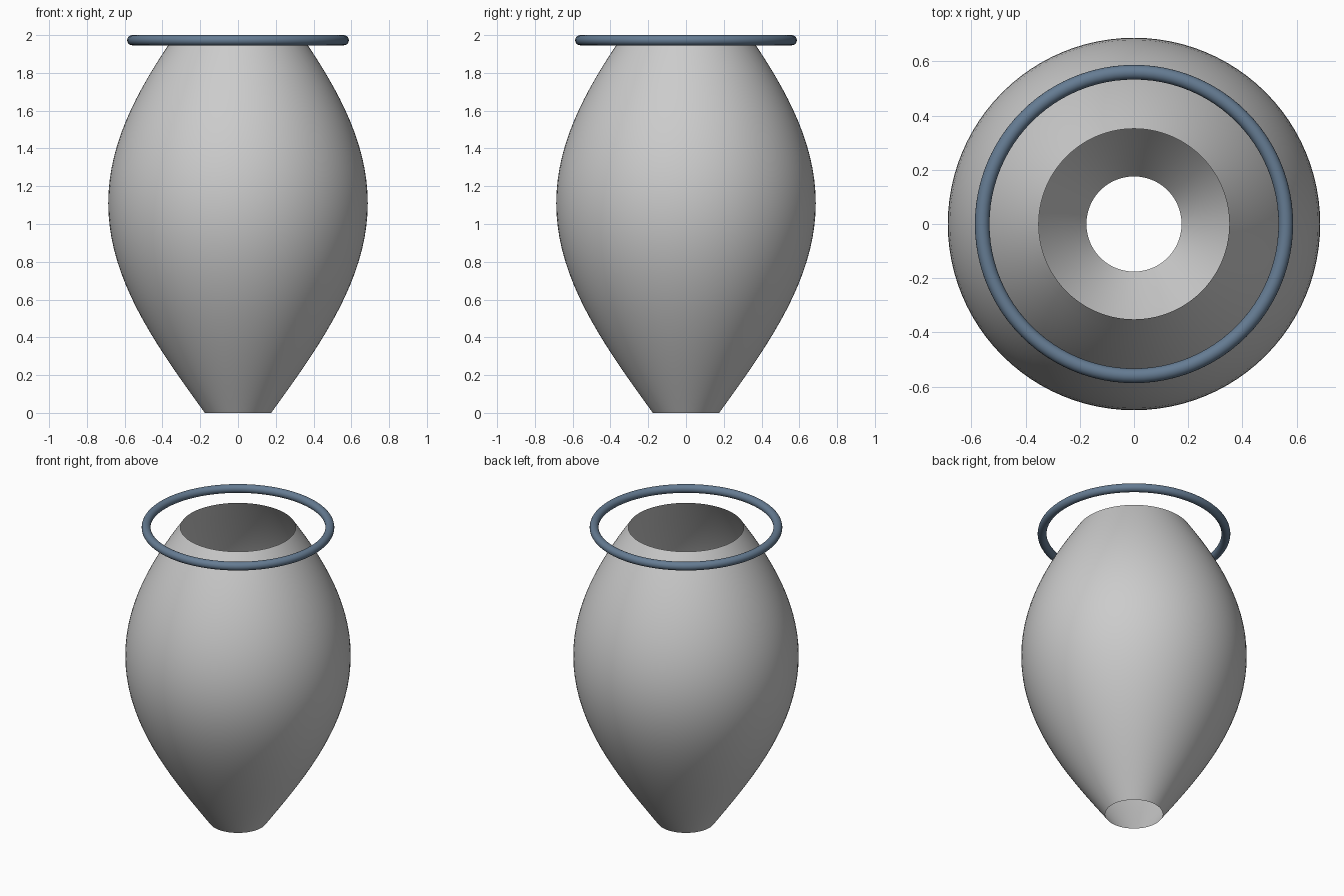
import bpy, bmesh, math

if "Cube" in bpy.data.objects:
    bpy.data.objects.remove(bpy.data.objects["Cube"])

HEIGHT = 1.973      # rim height, also the ring's centre height
BASE_R, SWELL = 0.1755, 0.5115
SWEEP = 2.79        # part of a sine wave that shapes the wall
RINGS, SIDES = 32, 96

# Open vase body: a sine profile spun about z, no caps
bm = bmesh.new()
profile = []
for i in range(RINGS + 1):
    t = i / RINGS
    profile.append(bm.verts.new((BASE_R + SWELL * math.sin(SWEEP * t), 0, HEIGHT * t)))
edges = [bm.edges.new(pair) for pair in zip(profile, profile[1:])]
bmesh.ops.spin(bm, geom=profile + edges, cent=(0, 0, 0), axis=(0, 0, 1),
               angle=2 * math.pi, steps=SIDES, use_duplicate=False)
bmesh.ops.remove_doubles(bm, verts=bm.verts, dist=0.0001)
bmesh.ops.recalc_face_normals(bm, faces=bm.faces)
# Make sure the wall faces outward
bm.faces.ensure_lookup_table()
face = min(bm.faces, key=lambda f: abs(f.calc_center_median().z - HEIGHT / 2))
centre = face.calc_center_median()
if face.normal.x * centre.x + face.normal.y * centre.y < 0:
    bmesh.ops.reverse_faces(bm, faces=bm.faces)
for f in bm.faces:
    f.smooth = True
mesh = bpy.data.meshes.new("vase_body")
bm.to_mesh(mesh)
bm.free()
bpy.context.collection.objects.link(bpy.data.objects.new("vase_body", mesh))

# Floating ring around the rim
bpy.ops.mesh.primitive_torus_add(major_radius=0.56, minor_radius=0.027,
                                 major_segments=96, minor_segments=20,
                                 location=(0, 0, HEIGHT))
ring = bpy.context.object
ring.name = "rim_ring"
bpy.ops.object.shade_smooth()
blue = bpy.data.materials.new("slate_blue")
blue.diffuse_color = (0.13, 0.20, 0.29, 1)
blue.use_nodes = True
blue.node_tree.nodes["Principled BSDF"].inputs["Base Color"].default_value = blue.diffuse_color
ring.data.materials.append(blue)
